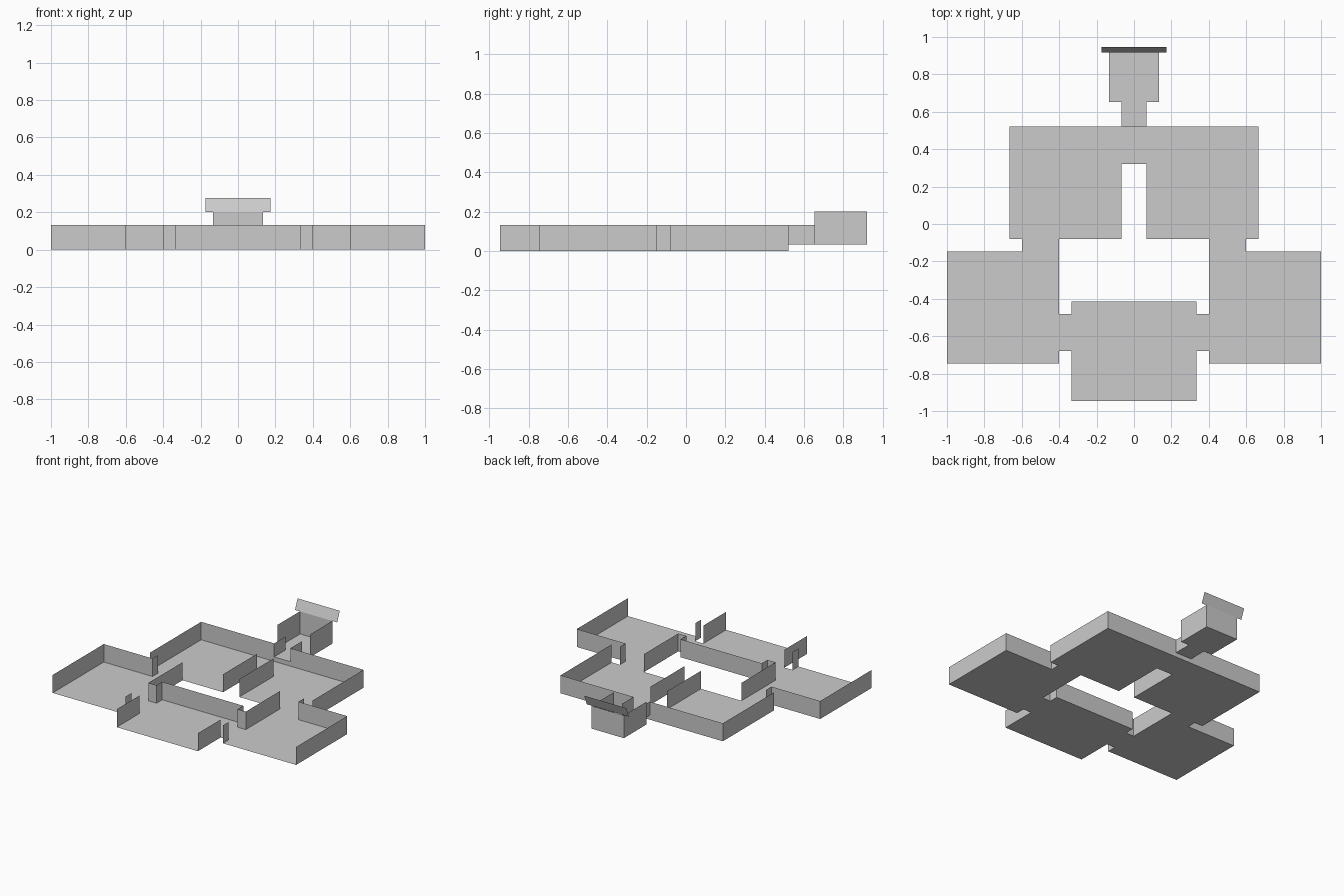
import bpy
import bmesh

UNIT = 1 / 15      # plan module
MID = 14.2         # plan depth that falls on y = 0
WALL = 2           # wall height in modules
STEP = 0.5         # raised floor of the rear part

cube = bpy.data.objects.get("Cube")
if cube:
    bpy.data.objects.remove(cube)

grey = bpy.data.materials.new("plain_grey")
grey.use_nodes = True
colour = (0.6, 0.6, 0.6, 1)
grey.diffuse_color = colour
grey.node_tree.nodes["Principled BSDF"].inputs["Base Color"].default_value = colour


def build(name, quads, mirror=False):
    """Make an object from quads given in plan modules."""
    bm = bmesh.new()
    for quad in quads:
        bm.faces.new([bm.verts.new((x * UNIT, (y - MID) * UNIT, z * UNIT))
                      for x, y, z in quad])
    bmesh.ops.remove_doubles(bm, verts=bm.verts, dist=1e-5)
    mesh = bpy.data.meshes.new(name)
    bm.to_mesh(mesh)
    bm.free()
    mesh.materials.append(grey)
    obj = bpy.data.objects.new(name, mesh)
    bpy.context.collection.objects.link(obj)
    if mirror:
        obj.modifiers.new("Mirror", "MIRROR")
    return obj


def floor(name, x0, x1, y0, y1, z=0, mirror=False):
    build(name, [[(x0, y0, z), (x1, y0, z), (x1, y1, z), (x0, y1, z)]], mirror)


def walls(name, path, z0=0, z1=WALL):
    """Upright walls along a plan path, mirrored to the other side."""
    build(name, [[(*a, z0), (*b, z0), (*b, z1), (*a, z1)]
                 for a, b in zip(path, path[1:])], True)


# Floors
floor("front_room_floor", -5, 5, 0, 8)
floor("front_passage_floor", 5, 6, 4, 7, mirror=True)
floor("side_room_floor", 6, 15, 3, 12, mirror=True)
floor("side_passage_floor", 6, 9, 12, 13, mirror=True)
floor("back_room_floor", 1, 10, 13, 22, mirror=True)
floor("back_room_middle_floor", -1, 1, 19, 22)
floor("rear_passage_floor", -1, 1, 22, 24, STEP)
floor("rear_booth_floor", -2, 2, 24, 28, STEP)

# Walls, left open toward the front
walls("back_room_walls", [(1, 22), (10, 22), (10, 13)])
walls("back_room_inner_wall", [(1, 13), (1, 19)])
walls("side_room_outer_walls", [(9, 13), (9, 12), (15, 12), (15, 3)])
walls("courtyard_walls", [(6, 13), (6, 7), (5, 7), (5, 8), (0, 8)])
walls("side_room_stub_wall", [(6, 3), (6, 4)])
walls("front_room_side_wall", [(5, 0), (5, 4)])

# Rear passage and taller booth
walls("rear_step", [(0, 22), (1, 22)], 0, STEP)
walls("rear_passage_wall", [(1, 22), (1, 24)], STEP, WALL)
walls("rear_booth_walls", [(2, 24), (2, 28), (0, 28)], STEP, 3.03)

# Tilted board above the booth
build("tilted_board", [[(-2.6, 27.95, 3.03), (2.6, 27.95, 3.03),
                        (2.6, 28.4, 4.15), (-2.6, 28.4, 4.15)]])
